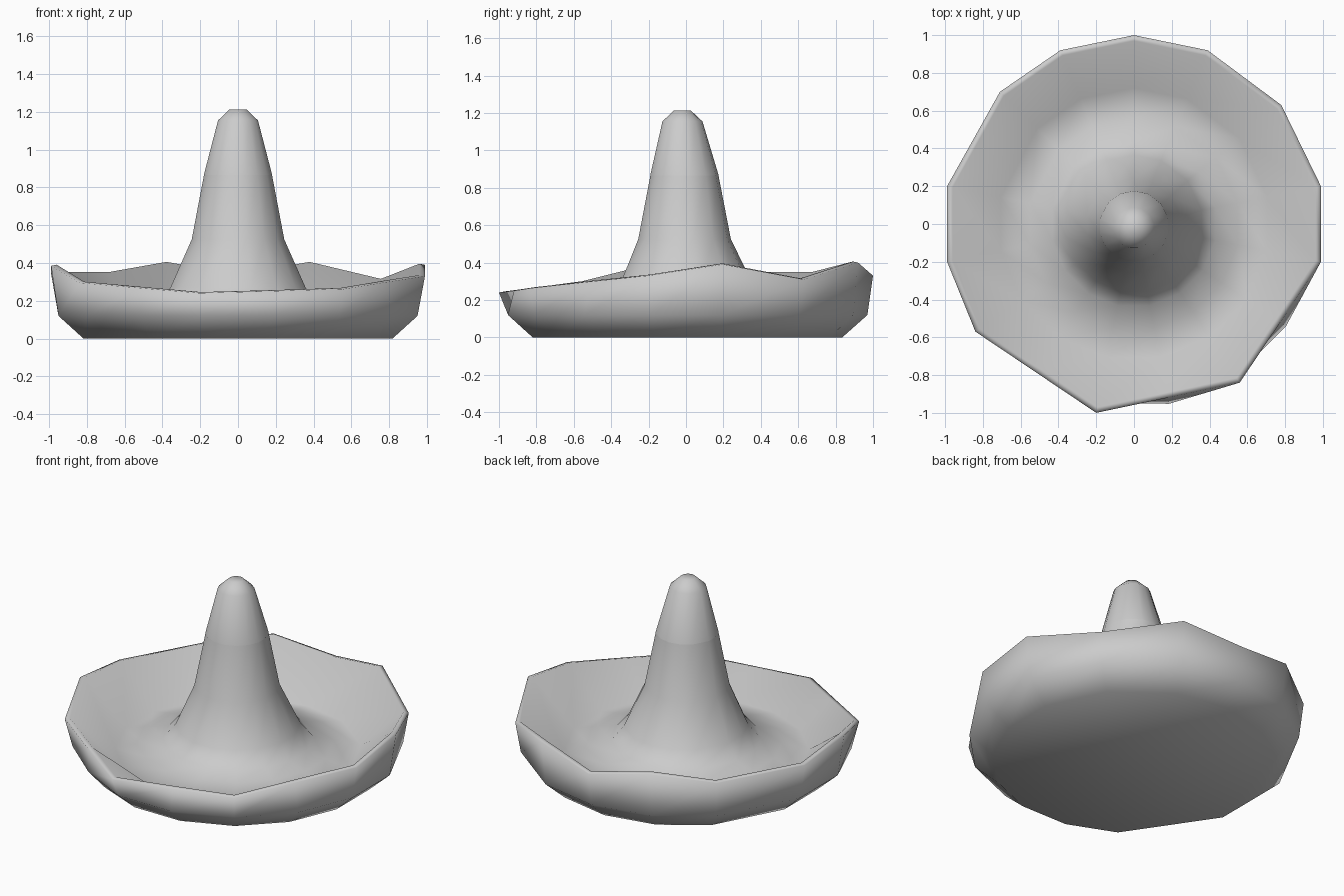
import bpy
import bmesh
from mathutils import Vector

cube = bpy.data.objects.get("Cube")
if cube:
    bpy.data.objects.remove(cube, do_unlink=True)

felt = bpy.data.materials.new("light grey felt")
felt.use_nodes = True
GREY = (0.6, 0.6, 0.6, 1)
felt.diffuse_color = GREY
bsdf = next(n for n in felt.node_tree.nodes if n.type == "BSDF_PRINCIPLED")
bsdf.inputs["Base Color"].default_value = GREY
bsdf.inputs["Roughness"].default_value = 0.8


def loft(name, rings, cap_start, cap_end):
    """Skin a list of equal-length point rings, with optional end caps."""
    bm = bmesh.new()
    loops = [[bm.verts.new(p) for p in ring] for ring in rings]
    for a, b in zip(loops, loops[1:]):
        n = len(a)
        for i in range(n):
            j = (i + 1) % n
            bm.faces.new((a[i], a[j], b[j], b[i]))
    if cap_start:
        bm.faces.new(list(reversed(loops[0])))
    if cap_end:
        bm.faces.new(loops[-1])
    bmesh.ops.recalc_face_normals(bm, faces=bm.faces[:])
    if cap_end:
        # an open tube has no inside, so make sure it points outwards
        bm.normal_update()
        if bm.faces[-1].normal.z < 0:
            bmesh.ops.reverse_faces(bm, faces=bm.faces[:])
    for f in bm.faces:
        f.smooth = True
    mesh = bpy.data.meshes.new(name)
    bm.to_mesh(mesh)
    bm.free()
    mesh.materials.append(felt)
    obj = bpy.data.objects.new(name, mesh)
    bpy.context.collection.objects.link(obj)
    return obj


# Uneven upturned rim, counter-clockwise from the left side
rim = [Vector(p) for p in (
    (0.99, 0.2, 0.39), (0.78, 0.63, 0.31), (0.39, 0.92, 0.40), (0, 1, 0.33),
    (-0.39, 0.92, 0.40), (-0.71, 0.70, 0.345), (-0.99, 0.2, 0.345),
    (-0.99, -0.2, 0.385), (-0.84, -0.57, 0.295), (-0.52, -0.785, 0.267),
    (-0.2, -1.0, 0.24), (0.18, -0.92, 0.25), (0.56, -0.84, 0.262),
    (0.775, -0.52, 0.297), (0.99, -0.2, 0.33))]
directions = [Vector((p.x, p.y, 0)).normalized() for p in rim]


def circle(r, z, y=0):
    return [d * r + Vector((0, y, z)) for d in directions]


# Flat base, with one straight edge at the front right
base = circle(0.835, 0)
base[8] = (base[7] + base[9]) / 2

# Bulging wall; it follows the straight rim chord at the front right
wall = circle(0.97, 0.12)
wall[9] = wall[9] * 0.97
wall[9].z = 0.12

lip = [Vector((p.x * 0.97, p.y * 0.97, p.z + 0.006)) for p in rim]

# Brim: base, wall, thin lip, deep dished floor, flaring up into the lower crown
brim = loft("brim", [
    base, wall, rim, lip,
    circle(0.72, 0.11), circle(0.56, 0.15), circle(0.44, 0.18),
    circle(0.365, 0.27), circle(0.25, 0.525, -0.01),
    circle(0.183, 0.87, -0.01)], True, False)

# Crown tip: tapering cone with a rounded end, leaning slightly forward
crown_tip = loft("crown_tip", [
    circle(0.185, 0.865, -0.01), circle(0.108, 1.155, -0.02),
    circle(0.045, 1.214, -0.02)], False, True)
